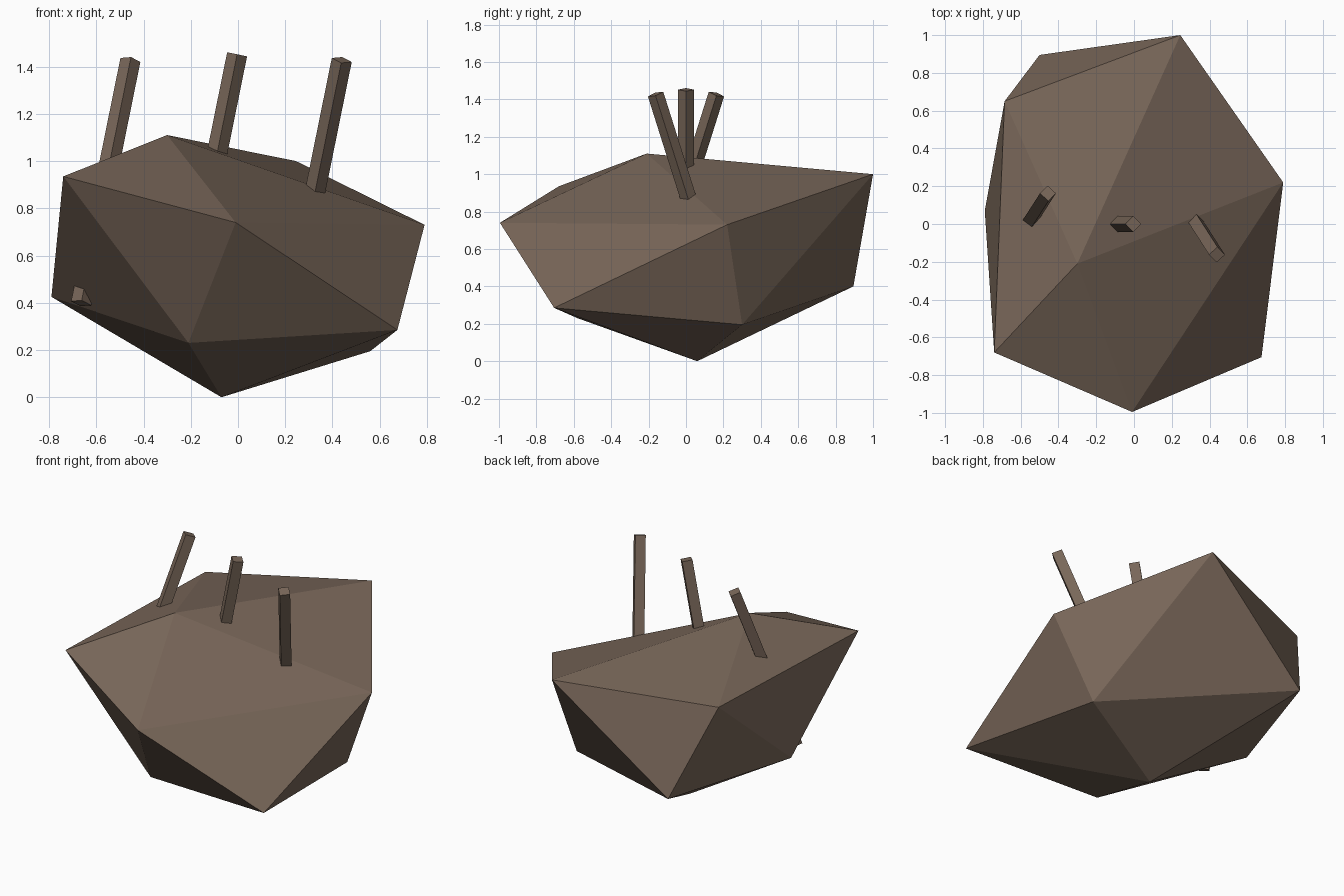
import bpy
import bmesh
from mathutils import Matrix, Euler

if "Cube" in bpy.data.objects:
    bpy.data.objects.remove(bpy.data.objects["Cube"])

brown = bpy.data.materials.new("earth_brown")
brown.diffuse_color = (0.19, 0.135, 0.10, 1)
brown.use_nodes = True
brown.node_tree.nodes["Principled BSDF"].inputs["Base Color"].default_value = brown.diffuse_color


def finish(bm, name):
    bmesh.ops.recalc_face_normals(bm, faces=bm.faces)
    mesh = bpy.data.meshes.new(name)
    bm.to_mesh(mesh)
    bm.free()
    mesh.materials.append(brown)
    ob = bpy.data.objects.new(name, mesh)
    bpy.context.collection.objects.link(ob)
    return ob


# Body: an irregular icosahedron, a top point, two rings of five and a bottom point
top = (-0.30, -0.21, 1.11)
upper = [(-0.01, -0.995, 0.74), (0.79, 0.22, 0.73), (0.245, 1.0, 1.0),
         (-0.685, 0.65, 0.94), (-0.74, -0.68, 0.935)]
lower = [(0.675, -0.705, 0.285), (0.56, 0.30, 0.195), (-0.50, 0.895, 0.40),
         (-0.79, 0.07, 0.425), (-0.21, -0.58, 0.23)]
bottom = (-0.07, 0.06, 0.0)

bm = bmesh.new()
t, b = bm.verts.new(top), bm.verts.new(bottom)
u = [bm.verts.new(p) for p in upper]
w = [bm.verts.new(p) for p in lower]
for i in range(5):
    j = (i + 1) % 5
    bm.faces.new((t, u[i], u[j]))
    bm.faces.new((u[i], w[i], u[j]))
    bm.faces.new((w[i], w[j], u[j]))
    bm.faces.new((w[i], b, w[j]))
finish(bm, "rock_body")

# Spikes: four-sided rods driven through the body, fanned front to back
for name, x, tilt in (("left_spike", -0.56, -0.3),
                      ("middle_spike", -0.113, 0.0),
                      ("right_spike", 0.335, 0.3)):
    bm = bmesh.new()
    bmesh.ops.create_cone(bm, cap_ends=True, segments=4, radius1=0.043,
                          radius2=0.043, depth=1.1)
    spike = finish(bm, name)
    spike.matrix_world = (Matrix.Translation((x, 0, 0.913))
                          @ Euler((tilt, 0.2, 0)).to_matrix().to_4x4())
